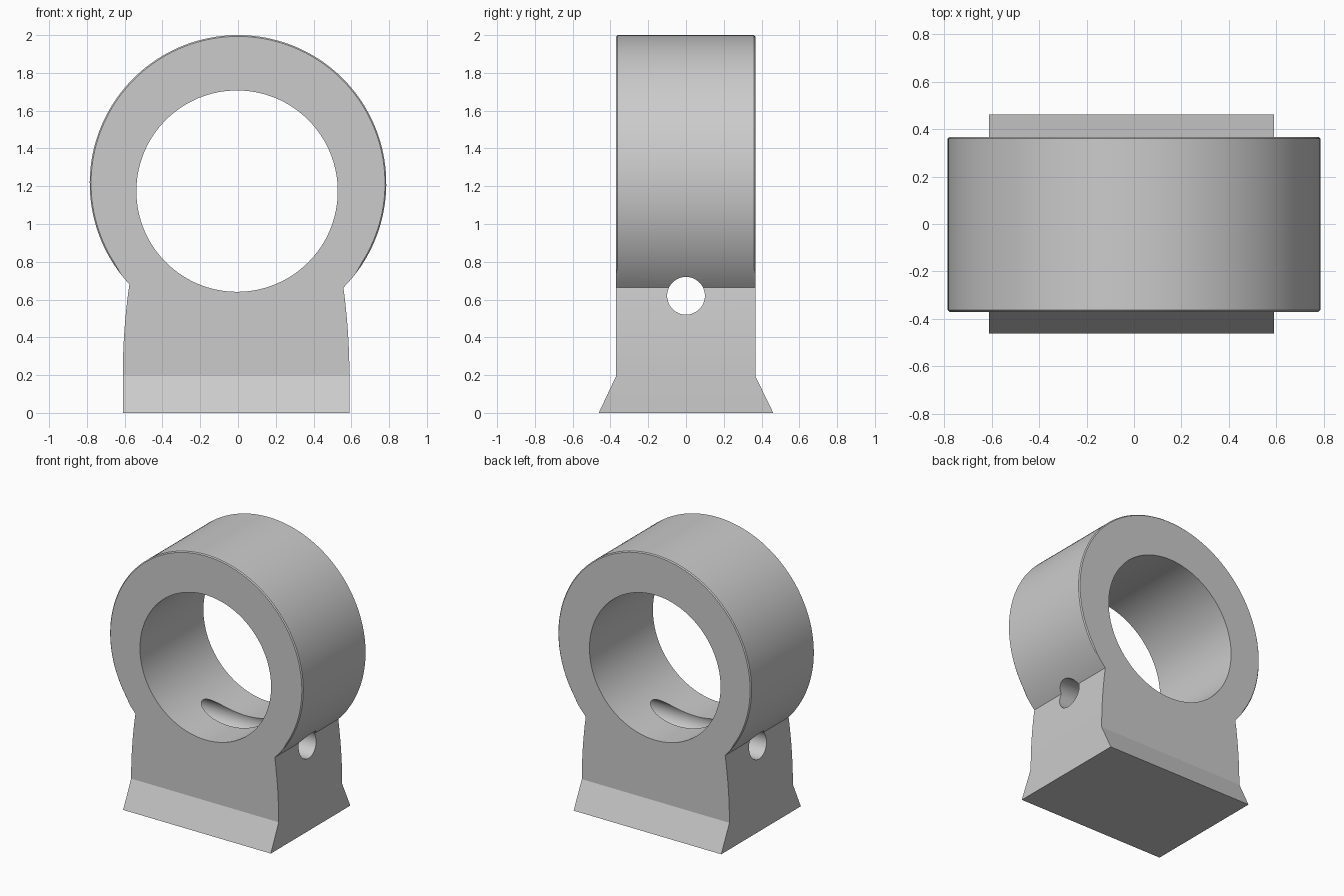
import bpy
import bmesh
import math
from mathutils import Matrix, Vector

cube = bpy.data.objects.get("Cube")
if cube:
    bpy.data.objects.remove(cube, do_unlink=True)

RING_Z, RING_R = 1.215, 0.785
FRONT_Y, BACK_Y = -0.37, 0.367
FOOT_TOP, FOOT_Y = 0.195, 0.462

grey = bpy.data.materials.new("plain grey")
grey.use_nodes = True
colour = (0.6, 0.6, 0.6, 1)
grey.diffuse_color = colour
grey.node_tree.nodes["Principled BSDF"].inputs["Base Color"].default_value = colour


def make_object(name, bm):
    bmesh.ops.recalc_face_normals(bm, faces=bm.faces[:])
    mesh = bpy.data.meshes.new(name)
    bm.to_mesh(mesh)
    bm.free()
    mesh.materials.append(grey)
    obj = bpy.data.objects.new(name, mesh)
    bpy.context.collection.objects.link(obj)
    return obj


def cylinder_cutter(name, radius, depth, centre, axis, sides):
    bm = bmesh.new()
    turn = Matrix.Rotation(math.pi / 2, 4, axis)
    bmesh.ops.create_cone(bm, cap_ends=True, segments=sides, radius1=radius,
                          radius2=radius, depth=depth,
                          matrix=Matrix.Translation(centre) @ turn)
    obj = make_object(name, bm)
    obj.hide_render = True
    return obj


def waist(foot_x, ring_x, ring_z, steps=8):
    """Side of the pedestal, curving gently inward from foot to ring."""
    return [(foot_x + (ring_x - foot_x) * (i / steps) ** 2,
             FOOT_TOP + (ring_z - FOOT_TOP) * i / steps) for i in range(steps)]


# Outline: right waist, ring arc over the top, left waist
start = math.atan2(0.662 - RING_Z, 0.559)
end = math.atan2(0.678 - RING_Z, -0.578) + 2 * math.pi
arc = [(RING_R * math.cos(a), RING_Z + RING_R * math.sin(a))
       for a in (start + (end - start) * i / 110 for i in range(111))]
outline = waist(0.59, *arc[0]) + arc + waist(-0.61, *arc[-1])[::-1]

bm = bmesh.new()
front = bm.faces.new([bm.verts.new((x, FRONT_Y, z)) for x, z in outline])
back = bmesh.ops.extrude_face_region(bm, geom=[front], use_keep_orig=True)
for v in back["geom"]:
    if isinstance(v, bmesh.types.BMVert):
        v.co.y = BACK_Y
bmesh.ops.recalc_face_normals(bm, faces=bm.faces[:])

# Flared foot grown from the underside
under = min(bm.faces, key=lambda f: f.calc_center_median().z)
foot = bmesh.ops.extrude_face_region(bm, geom=[under])
for v in foot["geom"]:
    if isinstance(v, bmesh.types.BMVert):
        v.co = Vector((v.co.x, math.copysign(FOOT_Y, v.co.y), 0))
if under.is_valid:
    bmesh.ops.delete(bm, geom=[under], context='FACES_ONLY')

# Fine chamfer on the ring's outer rims
rims = [e for e in bm.edges
        if min(v.co.z for v in e.verts) > 0.75
        and abs(e.verts[0].co.y - e.verts[1].co.y) < 0.001]
bmesh.ops.bevel(bm, geom=rims, offset=0.007, segments=1, affect='EDGES')
body = make_object("ring_mount", bm)

# Main bore and the cross hole that breaks into its floor
cutters = [
    cylinder_cutter("bore_cutter", 0.533, 2, (-0.005, 0, 1.174), 'X', 128),
    cylinder_cutter("cross_hole_cutter", 0.1, 3, (0, 0, 0.62), 'Y', 64),
]
bpy.context.view_layer.objects.active = body
body.select_set(True)
for cutter in cutters:
    cut = body.modifiers.new(cutter.name, 'BOOLEAN')
    cut.operation = 'DIFFERENCE'
    cut.solver = 'EXACT'
    cut.object = cutter
    bpy.ops.object.modifier_apply(modifier=cut.name)
    bpy.data.objects.remove(cutter, do_unlink=True)

bpy.ops.object.shade_smooth_by_angle(angle=math.radians(20))
